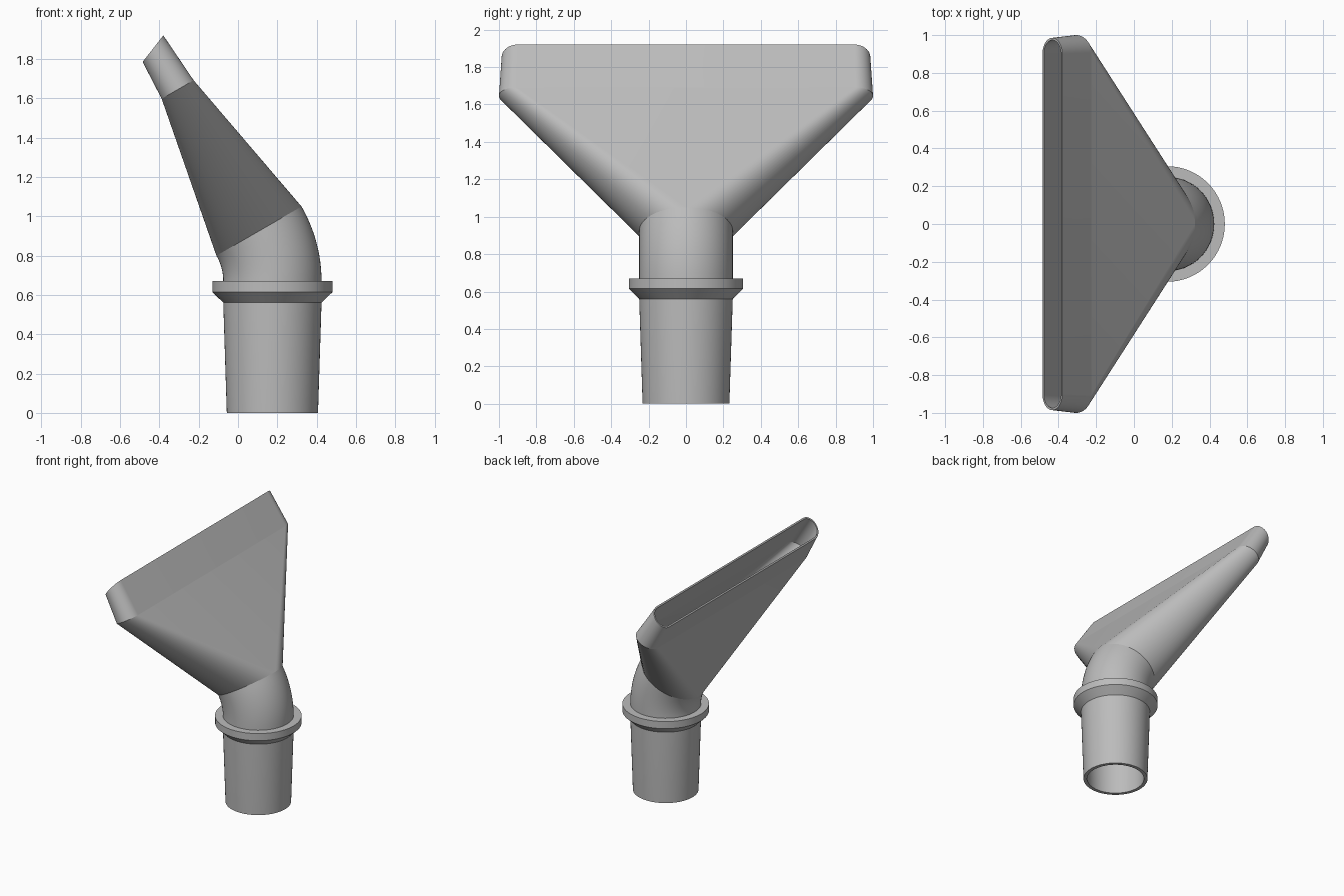
import bpy
import bmesh
from math import sin, cos, pi, radians

cube = bpy.data.objects.get("Cube")
if cube:
    bpy.data.objects.remove(cube)

HALF = 32          # segments in each half of a section
PIPE_X = 0.175     # axis of the upright pipe

grey = bpy.data.materials.new("matte grey plastic")
grey.use_nodes = True
colour = (0.5, 0.5, 0.5, 1)
grey.diffuse_color = colour
grey.node_tree.nodes["Principled BSDF"].inputs["Base Color"].default_value = colour


def section(x, z, tilt, radius, straight=0.0):
    """Circle stretched along y into a slot, tilted about y."""
    points = []
    for side in (1, -1):
        for i in range(HALF + 1):
            a = -pi / 2 + pi * i / HALF
            u = side * radius * sin(a)
            y = side * (straight + radius * cos(a))
            points.append((x + u * cos(tilt), y, z + u * sin(tilt)))
    return points


def skin(name, sections, closed=False):
    """Join consecutive sections with faces."""
    bm = bmesh.new()
    rings = [[bm.verts.new(p) for p in s] for s in sections]
    pairs = list(zip(rings, rings[1:]))
    if closed:
        pairs.append((rings[-1], rings[0]))
    for low, high in pairs:
        for i in range(len(low)):
            j = (i + 1) % len(low)
            bm.faces.new((low[i], low[j], high[j], high[i]))
    bmesh.ops.remove_doubles(bm, verts=bm.verts, dist=0.0001)
    bmesh.ops.recalc_face_normals(bm, faces=bm.faces)
    mesh = bpy.data.meshes.new(name)
    bm.to_mesh(mesh)
    bm.free()
    mesh.materials.append(grey)
    ob = bpy.data.objects.new(name, mesh)
    bpy.context.collection.objects.link(ob)
    bpy.ops.object.select_all(action="DESELECT")
    ob.select_set(True)
    bpy.context.view_layer.objects.active = ob
    bpy.ops.object.shade_smooth_by_angle(angle=radians(30))
    return ob


def hollow(name, rows):
    """Walled part from rows of (x, z, tilt, radius, straight, wall)."""
    outer = [section(*row[:5]) for row in rows]
    inner = [section(*row[:3], row[3] - row[5], row[4]) for row in rows]
    return skin(name, outer + inner[::-1], closed=True)


# Tapered hose connector
hollow("hose_connector", [(PIPE_X, 0, 0, 0.232, 0, 0.026),
                          (PIPE_X, 0.56, 0, 0.25, 0, 0.026),
                          (PIPE_X, 0.67, 0, 0.25, 0, 0.026)])

# Stop collar with a chamfered underside
collar = [(0.249, 0.56), (0.306, 0.615), (0.306, 0.67), (0.249, 0.67)]
skin("stop_collar", [section(PIPE_X, z, 0, r) for r, z in collar])

# Elbow bending thirty degrees
BEND = 0.51
TILT = radians(30)
elbow = []
for k in range(13):
    a = TILT * k / 12
    elbow.append((PIPE_X - BEND + BEND * cos(a), 0.67 + BEND * sin(a),
                  a, 0.25, 0, 0.026))
hollow("elbow", elbow)

# Fan lofted from the round elbow to a wide slot
throat = elbow[-1]
slot = (-0.307, 1.645, TILT, 0.094, 0.906, 0.014)
hollow("fan_body", [throat, slot])

# Slanted mouth
mouth = (-0.4325, 1.853, radians(52), 0.0855, 0.9, 0.012)
hollow("mouth_lip", [slot, mouth])
